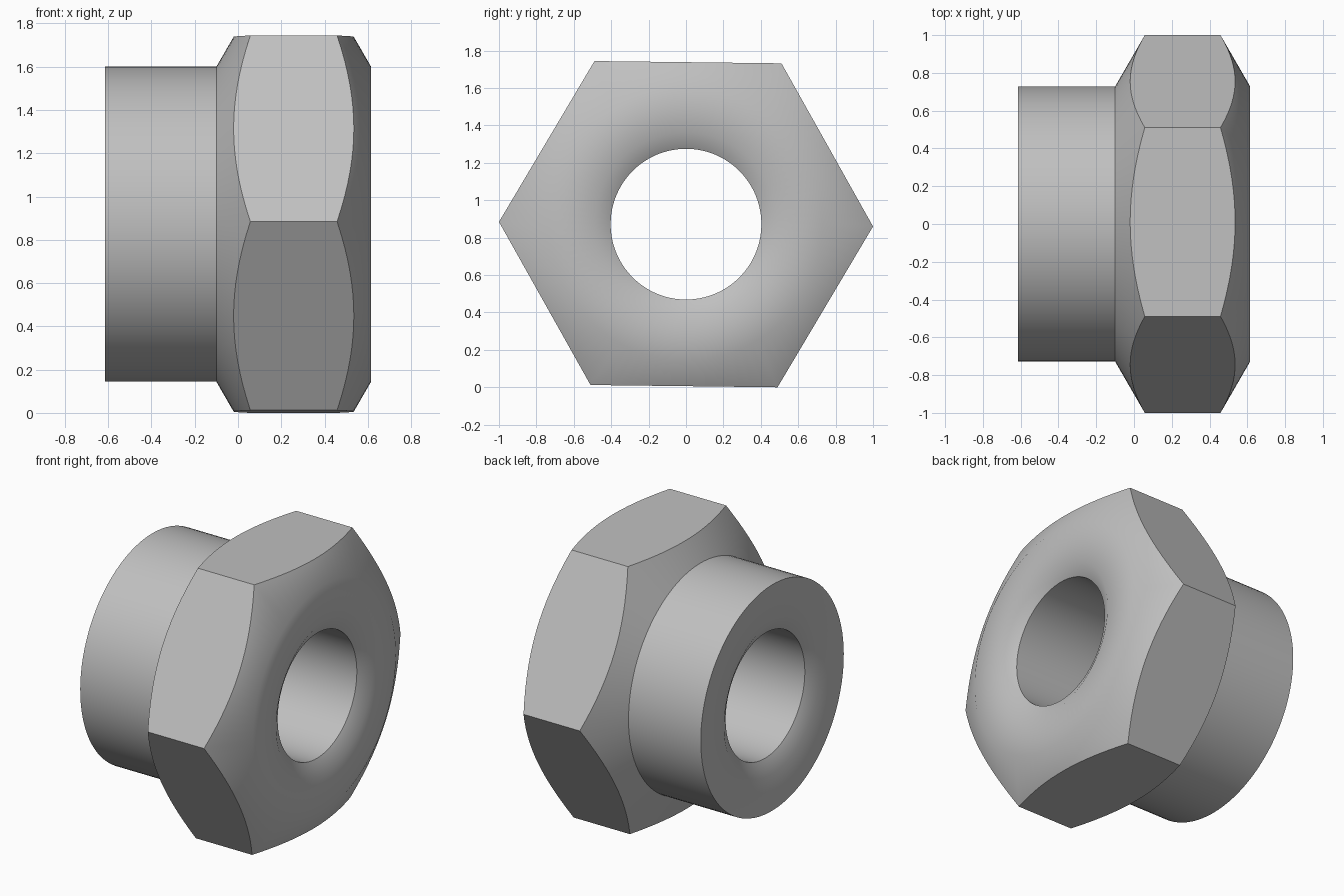
import bpy, bmesh
from math import cos, sin, tan, pi, radians

cube = bpy.data.objects.get("Cube")
if cube:
    bpy.data.objects.remove(cube)

SEGMENTS = 96
TILT = radians(-0.7)          # slight turn of the hexagon about its axis
CENTRE_Z = sin(radians(60.7))
BACK, SHOULDER, FRONT = -0.615, -0.10, 0.615
COLLAR_R, BORE_R, MOUTH_R = 0.728, 0.403, 0.49
SLOPE = tan(radians(30))      # all chamfers share this slope
MOUTH_DEPTH = (MOUTH_R - BORE_R) * SLOPE

metal = bpy.data.materials.new("steel grey")
metal.use_nodes = True
colour = (0.527, 0.527, 0.527, 1)
metal.diffuse_color = colour
metal.node_tree.nodes["Principled BSDF"].inputs["Base Color"].default_value = colour


def profile(angle):
    """Closed section of the fitting at one angle, as (x, radius) pairs."""
    hex_r = cos(pi / 6) / cos(angle % (pi / 3) - pi / 6)
    drop = (hex_r - COLLAR_R) * SLOPE
    return [
        (BACK + MOUTH_DEPTH, BORE_R), (BACK, MOUTH_R),      # rear bore mouth
        (BACK, COLLAR_R), (SHOULDER, COLLAR_R),             # round collar
        (SHOULDER + drop, hex_r), (FRONT - drop, hex_r),    # hexagon flats
        (FRONT, COLLAR_R), (FRONT, MOUTH_R),                # front face
        (FRONT - MOUTH_DEPTH, BORE_R),                      # front bore mouth
    ]


# Sweep the section round the x axis
bm = bmesh.new()
sections = []
for i in range(SEGMENTS):
    a = 2 * pi * i / SEGMENTS
    sections.append([bm.verts.new((x, r * cos(a + TILT), CENTRE_Z + r * sin(a + TILT)))
                     for x, r in profile(a)])
for i, section in enumerate(sections):
    following = sections[(i + 1) % SEGMENTS]
    for j in range(len(section)):
        k = (j + 1) % len(section)
        bm.faces.new((section[j], section[k], following[k], following[j]))
bmesh.ops.recalc_face_normals(bm, faces=bm.faces)

mesh = bpy.data.meshes.new("hex_bushing")
bm.to_mesh(mesh)
bm.free()
mesh.materials.append(metal)
bushing = bpy.data.objects.new("hex_bushing", mesh)
bpy.context.collection.objects.link(bushing)

# Smooth round surfaces, crisp hexagon and collar edges
bpy.ops.object.select_all(action="DESELECT")
bushing.select_set(True)
bpy.context.view_layer.objects.active = bushing
bpy.ops.object.shade_smooth_by_angle(angle=radians(35))
